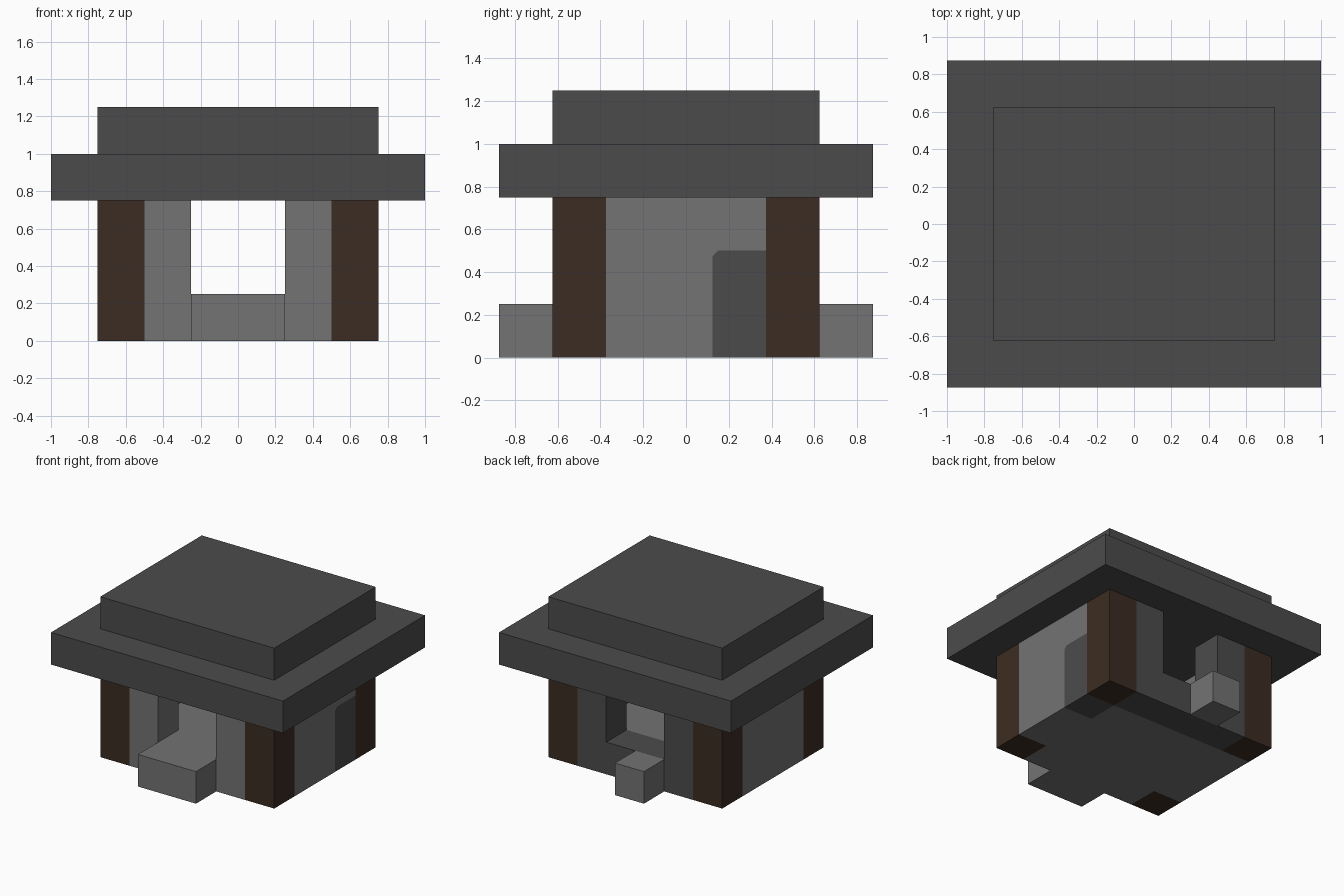
import bpy, bmesh
from mathutils import Vector

if "Cube" in bpy.data.objects:
    bpy.data.objects.remove(bpy.data.objects["Cube"], do_unlink=True)


def material(name, srgb):
    rgba = [((c / 255 + 0.055) / 1.055) ** 2.4 for c in srgb] + [1.0]
    mat = bpy.data.materials.new(name)
    mat.use_nodes = True
    mat.diffuse_color = rgba
    bsdf = mat.node_tree.nodes["Principled BSDF"]
    bsdf.inputs["Base Color"].default_value = rgba
    bsdf.inputs["Roughness"].default_value = 0.9
    return mat


light_stone = material("light_stone", (115, 115, 115))
dark_stone = material("dark_stone", (75, 75, 75))
dark_wood = material("dark_wood", (60, 44, 34))


def finish(name, bm, mat):
    bmesh.ops.recalc_face_normals(bm, faces=bm.faces)
    mesh = bpy.data.meshes.new(name)
    bm.to_mesh(mesh)
    bm.free()
    mesh.materials.append(mat)
    obj = bpy.data.objects.new(name, mesh)
    bpy.context.collection.objects.link(obj)
    return obj


def box(name, mat, x, y, z):
    """Box from its (low, high) extent on each axis."""
    bm = bmesh.new()
    bmesh.ops.create_cube(bm, size=1)
    for v in bm.verts:
        v.co = [(lo + hi) / 2 + c * (hi - lo) for c, (lo, hi) in zip(v.co, (x, y, z))]
    return finish(name, bm, mat)


def side_prism(name, mat, profile, x):
    """Profile of (y, z) points extruded between two x positions."""
    bm = bmesh.new()
    face = bm.faces.new([bm.verts.new((x[0], y, z)) for y, z in profile])
    moved = bmesh.ops.extrude_face_region(bm, geom=[face])["geom"]
    bmesh.ops.translate(bm, vec=Vector((x[1] - x[0], 0, 0)),
                        verts=[g for g in moved if isinstance(g, bmesh.types.BMVert)])
    return finish(name, bm, mat)


FULL = (0, 0.75)
LOW = (0, 0.25)

# Stepped roof
box("roof_eaves", dark_stone, (-1, 1), (-0.875, 0.875), (0.75, 1))
box("roof_top", dark_stone, (-0.75, 0.75), (-0.625, 0.625), (1, 1.25))

# Corner posts, and wall pieces beside the front and back openings
for side, x_post, x_wall in (("right", (-0.75, -0.5), (-0.5, -0.25)),
                             ("left", (0.5, 0.75), (0.25, 0.5))):
    for end, y, mat in (("front", (-0.625, -0.375), light_stone),
                        ("back", (0.375, 0.625), dark_stone)):
        box(f"{end}_{side}_post", dark_wood, x_post, y, FULL)
        box(f"{end}_{side}_wall", mat, x_wall, y, FULL)

# Floor, sills and steps
box("floor", light_stone, (-0.5, 0.5), (-0.375, 0.375), LOW)
box("front_step", light_stone, (-0.25, 0.25), (-0.875, -0.375), LOW)
box("back_sill", dark_stone, (-0.25, 0.25), (0.375, 0.625), LOW)
box("back_step", light_stone, (-0.25, 0), (0.625, 0.875), LOW)

# Side walls, the left one fitted around a dark block with a clipped corner
box("right_wall", light_stone, (-0.75, -0.5), (-0.375, 0.375), FULL)
clipped_edge = [(0.125, 0), (0.125, 0.475), (0.15, 0.5), (0.375, 0.5)]
side_prism("left_wall", light_stone,
           clipped_edge + [(0.375, 0.75), (-0.375, 0.75), (-0.375, 0)], (0.5, 0.75))
side_prism("left_wall_block", dark_stone, clipped_edge + [(0.375, 0)], (0.5, 0.75))
